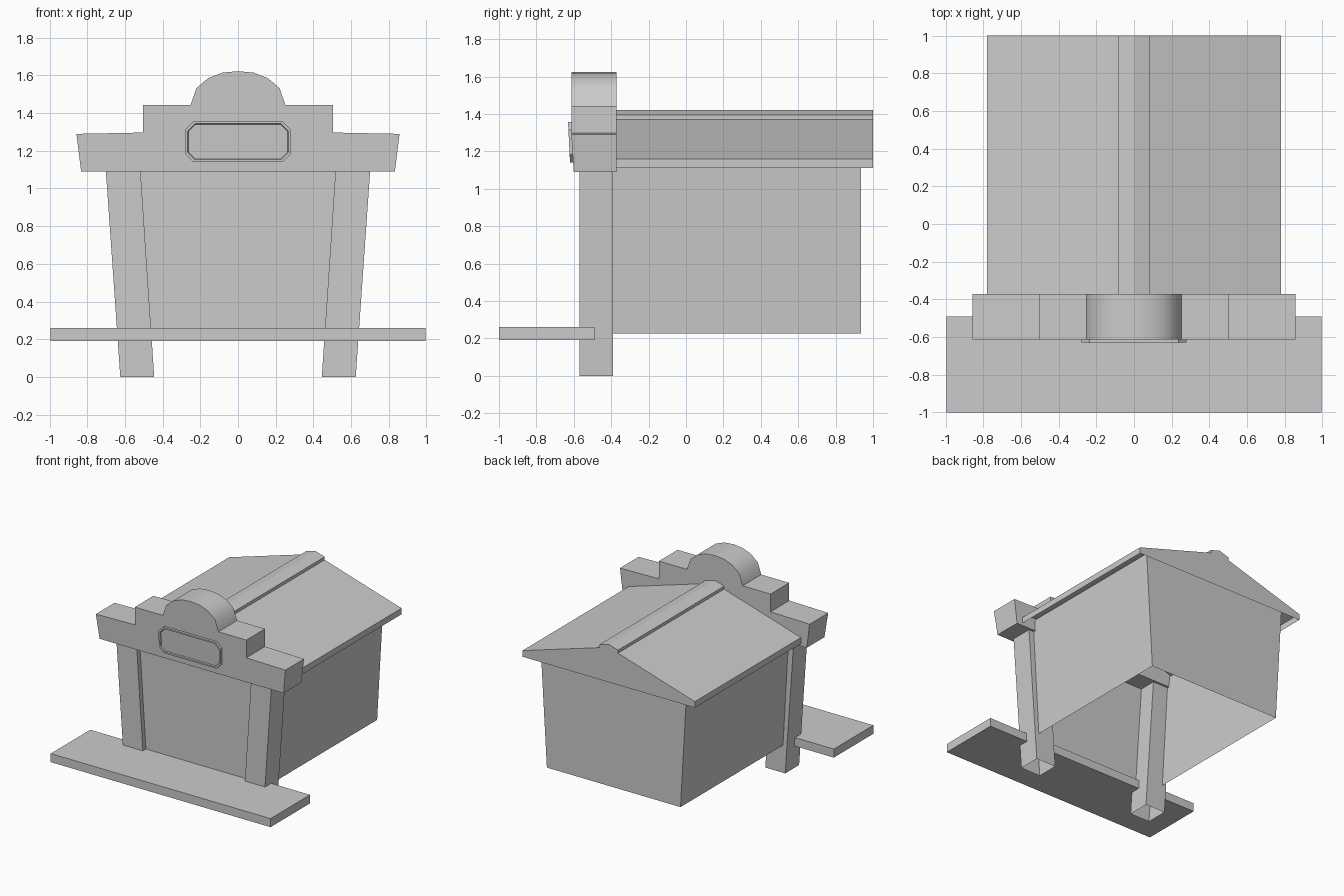
import bpy, bmesh

if "Cube" in bpy.data.objects:
    bpy.data.objects.remove(bpy.data.objects["Cube"])


def finish(name, bm, smooth=False):
    bmesh.ops.recalc_face_normals(bm, faces=bm.faces)
    me = bpy.data.meshes.new(name)
    bm.to_mesh(me)
    bm.free()
    ob = bpy.data.objects.new(name, me)
    bpy.context.collection.objects.link(ob)
    if smooth:
        bpy.ops.object.select_all(action='DESELECT')
        bpy.context.view_layer.objects.active = ob
        ob.select_set(True)
        bpy.ops.object.shade_smooth_by_angle(angle=0.7)
    return ob


def loft(name, rings, caps=(True, True), skip=(), smooth=False):
    """Join closed rings of points; skip leaves out side faces by index."""
    bm = bmesh.new()
    loops = [[bm.verts.new(p) for p in r] for r in rings]
    n = len(loops[0])
    for a, b in zip(loops, loops[1:]):
        for i in range(n):
            if i not in skip:
                j = (i + 1) % n
                bm.faces.new((a[i], a[j], b[j], b[i]))
    if caps[0]:
        bm.faces.new(loops[0][::-1])
    if caps[1]:
        bm.faces.new(loops[-1])
    return finish(name, bm, smooth)


def rect(x0, x1, y0, y1, z):
    return [(x0, y0, z), (x1, y0, z), (x1, y1, z), (x0, y1, z)]


def mirrored(half):
    """Right half of a profile, bottom to top, completed on the left."""
    return half + [(-x, z) for x, z in reversed(half) if x > 0]


# Porch platform
loft("platform", [rect(-0.995, 0.995, -1, -0.49, z) for z in (0.19, 0.26)])

# Leaning hollow posts, open underneath
for side, s in (("left", -1), ("right", 1)):
    loft(side + "_post", [rect(s * 0.445, s * 0.625, -0.57, -0.39, 0),
                          rect(s * 0.518, s * 0.702, -0.57, -0.39, 1.1)],
         caps=(False, True))

# Flared house walls, open underneath
loft("house_walls", [rect(-0.605, 0.605, -0.53, 0.935, 0.225),
                     rect(-0.66, 0.66, -0.53, 0.935, 1.18)], caps=(False, False))

# Gable roof with a raised ridge cap, open underneath
roof = mirrored([(0.78, 1.11), (0.78, 1.16), (0.085, 1.37), (0.085, 1.395), (0, 1.42)])
loft("roof", [[(x, y, z) for x, z in roof] for y in (-0.38, 1.0)],
     skip=(len(roof) - 1,))

# Stepped sign board with a rounded crown; the front leans slightly at the bottom
board = mirrored([(0.833, 1.09), (0.858, 1.29), (0.505, 1.297), (0.505, 1.442),
                  (0.252, 1.442), (0.221, 1.533), (0.158, 1.586), (0.083, 1.615), (0, 1.623)])
loft("sign_board",
     [[(x, -0.60 if z < 1.1 else -0.613, z) for x, z in board],
      [(x, -0.372, z) for x, z in board]], smooth=True)


# Framed octagonal plaque, recessed inside its rim
def octagon(inset, depth):
    hx, z0, z1, c = 0.28 - inset, 1.14 + inset, 1.357 - inset, 0.043 - inset * 0.4
    pts = [(hx - c, z0), (hx, z0 + c), (hx, z1 - c), (hx - c, z1)]
    pts += [(-x, z) for x, z in reversed(pts)]
    return [(x, depth - 0.05 * (z - 1.14), z) for x, z in pts]


loft("plaque", [octagon(0, -0.59), octagon(0, -0.62), octagon(0.013, -0.62),
                octagon(0.017, -0.611)])
